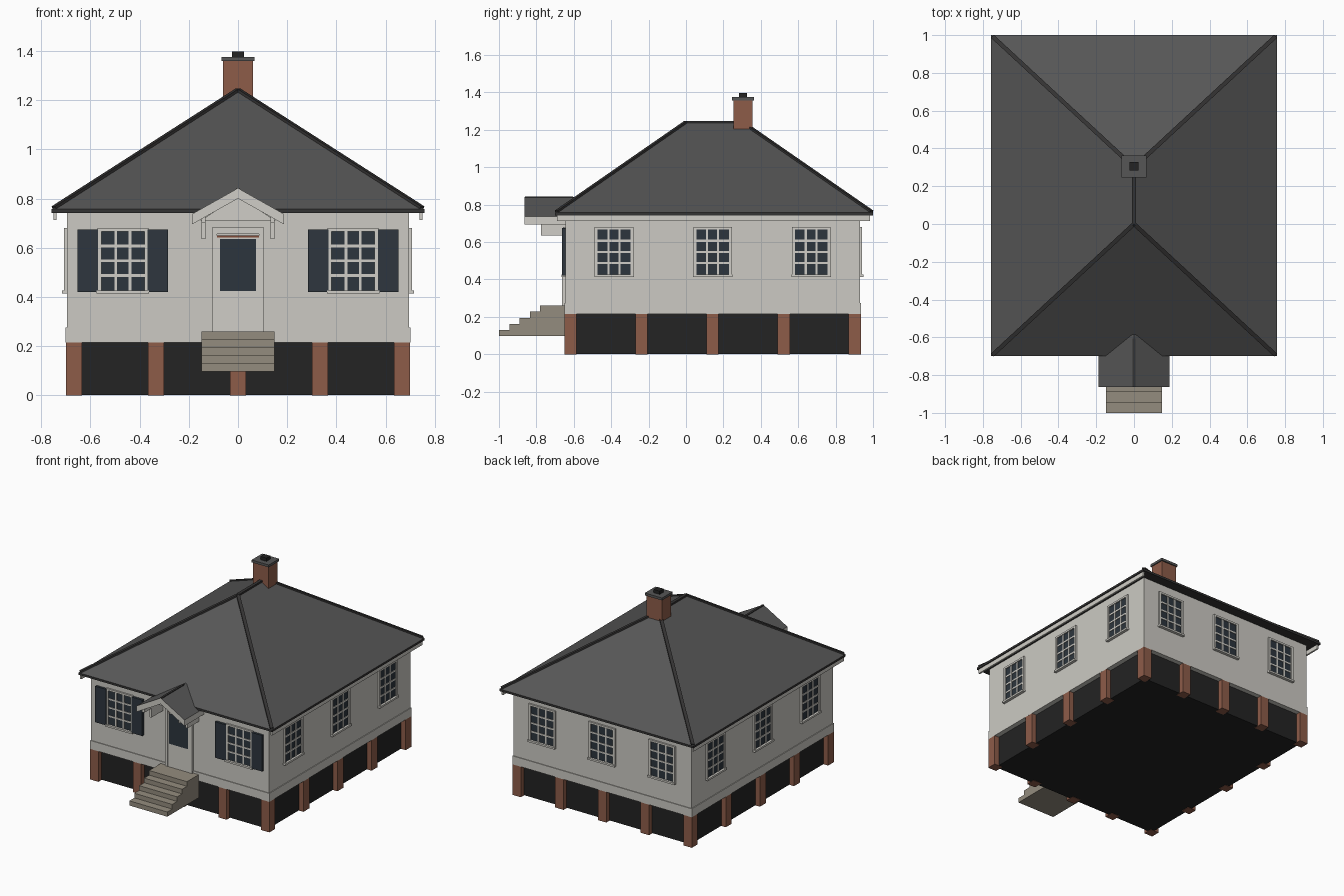
import bpy, bmesh, math
from mathutils import Matrix, Vector

cube = bpy.data.objects.get("Cube")
if cube:
    bpy.data.objects.remove(cube, do_unlink=True)


def material(name, r, g, b):
    lin = [((c / 255 + 0.055) / 1.055) ** 2.4 for c in (r, g, b)] + [1]
    m = bpy.data.materials.new(name)
    m.use_nodes = True
    m.diffuse_color = lin
    m.node_tree.nodes["Principled BSDF"].inputs["Base Color"].default_value = lin
    return m


WALL = material("wall_white", 204, 202, 195)
TRIM = material("trim_white", 208, 206, 199)
ROOF = material("roof_grey", 86, 86, 86)
EDGE = material("roof_edge_dark", 52, 51, 51)
BRICK = material("brick", 141, 92, 73)
SKIRT = material("skirt_black", 35, 35, 35)
GLASS = material("glass_navy", 44, 53, 61)
SHUTTER = material("shutter_slate", 46, 54, 62)
STONE = material("step_stone", 148, 140, 126)
DOOR = material("door_brown", 128, 74, 55)


def finish(name, bm, mats, place=Matrix()):
    bmesh.ops.recalc_face_normals(bm, faces=bm.faces)
    mesh = bpy.data.meshes.new(name)
    bm.to_mesh(mesh)
    bm.free()
    ob = bpy.data.objects.new(name, mesh)
    ob.matrix_world = place
    bpy.context.collection.objects.link(ob)
    for m in mats:
        mesh.materials.append(m)
    return ob


def boxes(name, mat, ranges, place=Matrix()):
    """One object made of boxes, each (x0, x1, y0, y1, z0, z1)."""
    bm = bmesh.new()
    for x0, x1, y0, y1, z0, z1 in ranges:
        mid = Vector((x0 + x1, y0 + y1, z0 + z1)) / 2
        size = Matrix.Diagonal((x1 - x0, y1 - y0, z1 - z0, 1))
        bmesh.ops.create_cube(bm, size=1, matrix=Matrix.Translation(mid) @ size)
    return finish(name, bm, [mat], place)


def prism(name, mats, outline, axis, start, end):
    """Outline drawn in the plane across the axis, extruded along it."""
    bm = bmesh.new()
    point = (lambda a, b: (start, a, b)) if axis == "x" else (lambda a, b: (a, start, b))
    face = bm.faces.new([bm.verts.new(point(a, b)) for a, b in outline])
    new = bmesh.ops.extrude_face_region(bm, geom=[face])["geom"]
    shift = Vector((end - start, 0, 0) if axis == "x" else (0, end - start, 0))
    bmesh.ops.translate(bm, verts=[v for v in new if isinstance(v, bmesh.types.BMVert)], vec=shift)
    return finish(name, bm, mats)


def bar(name, mat, a, b, width, height):
    """Square bar lying along the line from a to b."""
    a, b = Vector(a), Vector(b)
    along = (b - a).normalized()
    side = along.cross(Vector((0, 0, 1))).normalized()
    turn = Matrix((along, side, along.cross(side))).transposed().to_4x4()
    n = (b - a).length / 2
    place = Matrix.Translation((a + b) / 2) @ turn
    return boxes(name, mat, [(-n, n, -width / 2, width / 2, -height / 2, height / 2)], place)


# Walls, water table and dark crawl space
X, FRONT, BACK, FLOOR = 0.695, -0.645, 0.93, 0.215
boxes("walls", WALL, [(-X, X, FRONT, BACK, FLOOR, 0.748)])
boxes("water_table", WALL, [(-0.7, 0.7, -0.65, 0.935, FLOOR, 0.275)])
boxes("crawl_space_skirt", SKIRT, [(-0.665, 0.665, -0.615, 0.9, 0.002, FLOOR + 0.01)])

# Brick piers around the perimeter
p = 0.0325
piers = []
for i in range(5):
    for j in range(5):
        if i in (0, 4) or j in (0, 4):
            x, y = (i - 2) * 0.3337, 0.1425 + (j - 2) * 0.38
            piers.append((x - p, x + p, y - p, y + p, 0, FLOOR))
boxes("brick_piers", BRICK, piers)

# Hipped roof with a dark edge, hip caps and side fascias
RX, RF, RB, EAVE, TOP, RIDGE = 0.757, -0.7, 1.0, 0.757, 1.242, 0.3
bm = bmesh.new()
corners = [(-RX, RF), (RX, RF), (RX, RB), (-RX, RB)]
low = [bm.verts.new((x, y, 0.742)) for x, y in corners]
rim = [bm.verts.new((x, y, EAVE)) for x, y in corners]
r0, r1 = bm.verts.new((0, 0, TOP)), bm.verts.new((0, RIDGE, TOP))
bm.faces.new(low)
for i in range(4):
    k = (i + 1) % 4
    bm.faces.new((low[i], low[k], rim[k], rim[i]))
for f in ((rim[0], rim[1], r0), (rim[1], rim[2], r1, r0),
          (rim[2], rim[3], r1), (rim[3], rim[0], r0, r1)):
    bm.faces.new(f)
roof = finish("main_roof", bm, [EDGE, ROOF])
for f in roof.data.polygons:
    f.material_index = int(f.normal.z > 0.3)
for s, side in ((-1, "right"), (1, "left")):
    bar("front_hip_cap_" + side, EDGE, (s * 0.748, RF + 0.008, EAVE + 0.006), (0, 0, TOP), 0.022, 0.012)
    bar("back_hip_cap_" + side, EDGE, (s * 0.748, RB - 0.008, EAVE + 0.006), (0, RIDGE, TOP), 0.022, 0.012)
    a, b = sorted((s * 0.738, s * 0.75))
    boxes("fascia_" + side, TRIM, [(a, b, -0.69, 0.985, 0.712, 0.75)])
bar("ridge_cap", EDGE, (0, 0, TOP), (0, RIDGE, TOP), 0.022, 0.012)

# Chimney
cy = 0.305
boxes("chimney", BRICK, [(-0.06, 0.06, cy - 0.05, cy + 0.05, 1.12, 1.36)])
boxes("chimney_cap", ROOF, [(-0.067, 0.067, cy - 0.058, cy + 0.058, 1.358, 1.375)])
boxes("chimney_flue", SKIRT, [(-0.024, 0.024, cy - 0.022, cy + 0.022, 1.37, 1.398)])


# Windows, drawn facing -y and centred on x, then turned to each wall
def window(name, place):
    w, z0, z1 = 0.0875, 0.427, 0.667
    boxes(name + "_glass", GLASS, [(-w, w, -0.004, 0.01, z0, z1)], place)
    parts = [(-w - 0.016, -w, -0.012, 0.01, z0, z1), (w, w + 0.016, -0.012, 0.01, z0, z1),
             (-w - 0.016, w + 0.016, -0.012, 0.01, z1, z1 + 0.013)]
    m = 0.0055
    for i in (-1, 1):
        x = i * w / 3
        parts.append((x - m, x + m, -0.008, 0.01, z0, z1))
    for i in range(1, 4):
        z = z0 + i * (z1 - z0) / 4
        parts.append((-w, w, -0.0075, 0.01, z - m, z + m))
    boxes(name + "_frame", TRIM, parts, place)
    boxes(name + "_sill", TRIM, [(-0.106, 0.106, -0.02, 0.01, 0.414, z0)], place)


SIDES = ("right", "middle", "left")
for i, label in enumerate(SIDES):
    x, y = (i - 1) * 0.468, 0.1425 + (i - 1) * 0.527
    spots = [("back", (x, BACK, 0), math.pi),
             ("left_wall", (X, y, 0), math.pi / 2),
             ("right_wall", (-X, y, 0), -math.pi / 2)]
    if i != 1:
        spots.append(("front", (x, FRONT, 0), 0))
        boxes("shutters_" + label, SHUTTER,
              [(x + c - 0.042, x + c + 0.042, FRONT - 0.017, FRONT, 0.421, 0.675) for c in (-0.142, 0.142)])
    for wall, spot, angle in spots:
        window(f"{wall}_window_{label}", Matrix.Translation(spot) @ Matrix.Rotation(angle, 4, "Z"))

# Front door with casing and large pane
boxes("door_casing", TRIM, [(s * 0.095 - 0.01, s * 0.095 + 0.01, -0.662, FRONT, 0.26, 0.682) for s in (-1, 1)]
      + [(-0.085, 0.085, -0.662, FRONT, 0.655, 0.682)])
boxes("door_edge", DOOR, [(-0.085, 0.085, -0.656, FRONT, 0.26, 0.649)])
boxes("door_panel", TRIM, [(-0.085, 0.085, -0.661, -0.65, 0.26, 0.642)])
boxes("door_pane", GLASS, [(-0.073, 0.073, -0.664, -0.655, 0.425, 0.636)])

# Gabled porch hood, top faces shingled
hood = prism("porch_hood", [TRIM, ROOF],
             [(-0.187, 0.695), (0, 0.8), (0.187, 0.695), (0.187, 0.737), (0, 0.842), (-0.187, 0.737)],
             "y", -0.863, -0.585)
for f in hood.data.polygons:
    f.material_index = int(f.normal.z > 0.3)
bar("porch_ridge_cap", EDGE, (0, -0.862, 0.84), (0, -0.605, 0.84), 0.014, 0.006)
prism("porch_gable_infill", [TRIM], [(-0.155, 0.71), (0.155, 0.71), (0, 0.805)], "y", -0.72, -0.64)
for s, side in ((-1, "right"), (1, "left")):
    a, b = sorted((s * 0.133, s * 0.149))
    boxes("porch_bracket_" + side, TRIM, [(a, b, -0.775, FRONT, 0.635, 0.728),
                                          (a, b, -0.855, -0.77, 0.7, 0.728)])

# Front steps, cut as one stepped profile
outline = [(-0.645, 0.097), (-1.0, 0.097)]
for i in range(5):
    y, z = -1.0 + i * 0.055, 0.13 + i * 0.0325
    outline += [(y, z), (y + 0.055 if i < 4 else -0.645, z)]
prism("front_steps", [STONE], outline, "x", -0.148, 0.148)
